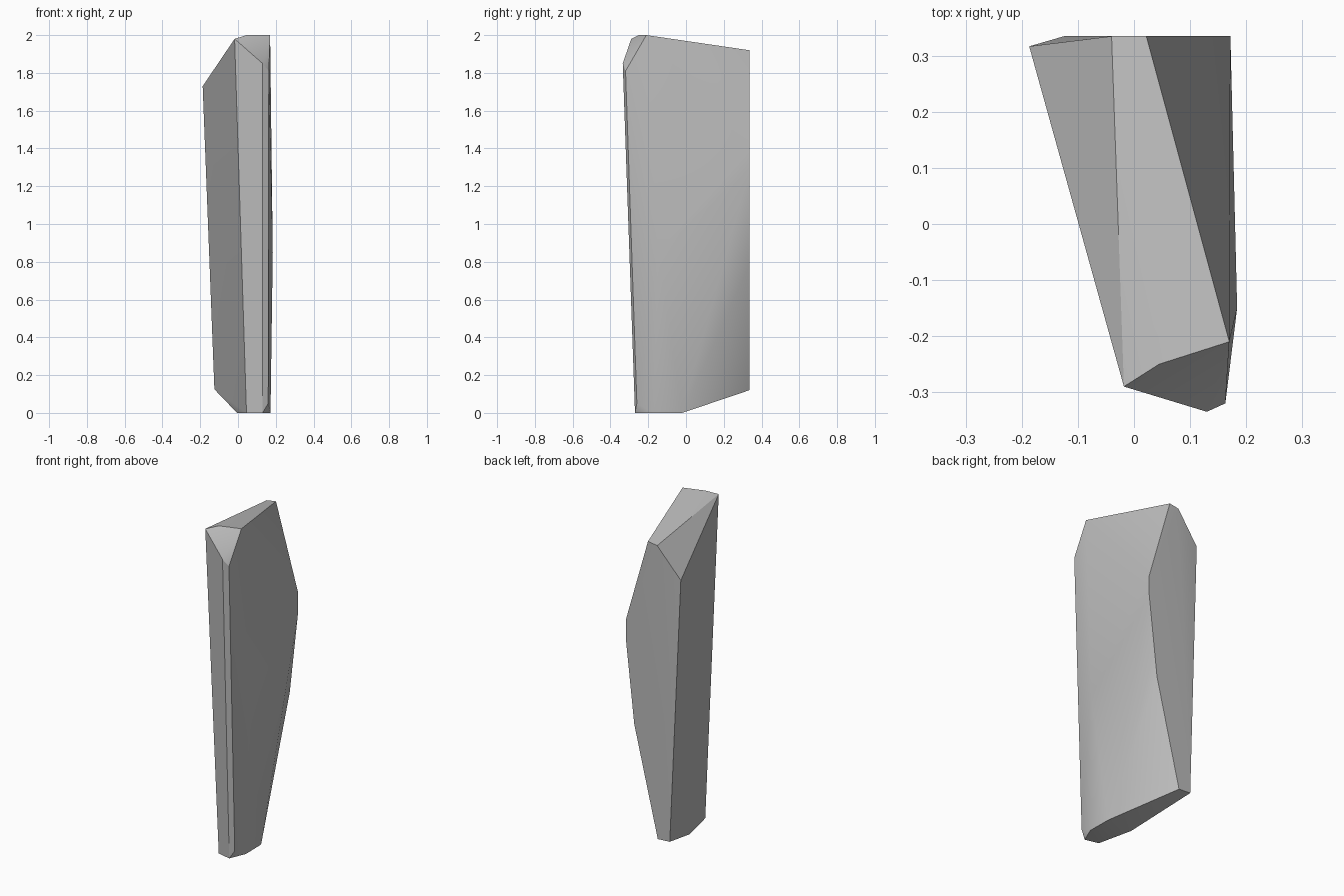
import bpy
import bmesh
import math

cube = bpy.data.objects.get("Cube")
if cube:
    bpy.data.objects.remove(cube, do_unlink=True)

# Stone material
stone = bpy.data.materials.new("pale_grey_stone")
stone.use_nodes = True
colour = (0.5, 0.5, 0.5, 1)
stone.diffuse_color = colour
stone.node_tree.nodes["Principled BSDF"].inputs["Base Color"].default_value = colour

# Corners of the slab, grouped by region
base = [(.045, -.25, 0), (.13, -.27, 0), (.16, -.26, .05),
        (.172, -.17, 0), (.17, -.02, 0), (-.005, -.03, 0)]
front_top = [(-.018, -.29, 1.98), (.045, -.25, 2), (.17, -.21, 2),
             (.13, -.335, 1.85), (.163, -.32, 1.81)]
back_top = [(.022, .335, 1.92), (-.04, .335, 1.91), (-.187, .317, 1.73)]
back_edge = [(.172, .335, 1.4), (.171, .335, 1.28), (.115, .335, .78),
             (-.044, .335, .12), (-.125, .335, .125)]
side_bulge = [(.184, -.15, .85)]

# Chipped slab wrapped around its corners
bm = bmesh.new()
for p in base + front_top + back_top + back_edge + side_bulge:
    bm.verts.new(p)
bmesh.ops.convex_hull(bm, input=bm.verts)
bmesh.ops.dissolve_limit(bm, angle_limit=math.radians(.5),
                         verts=bm.verts, edges=bm.edges)
bmesh.ops.recalc_face_normals(bm, faces=bm.faces)
mesh = bpy.data.meshes.new("stone_slab")
bm.to_mesh(mesh)
bm.free()
mesh.materials.append(stone)

slab = bpy.data.objects.new("stone_slab", mesh)
bpy.context.collection.objects.link(slab)
bpy.ops.object.select_all(action="DESELECT")
slab.select_set(True)
bpy.context.view_layer.objects.active = slab
bpy.ops.object.shade_smooth_by_angle(angle=math.radians(30))
